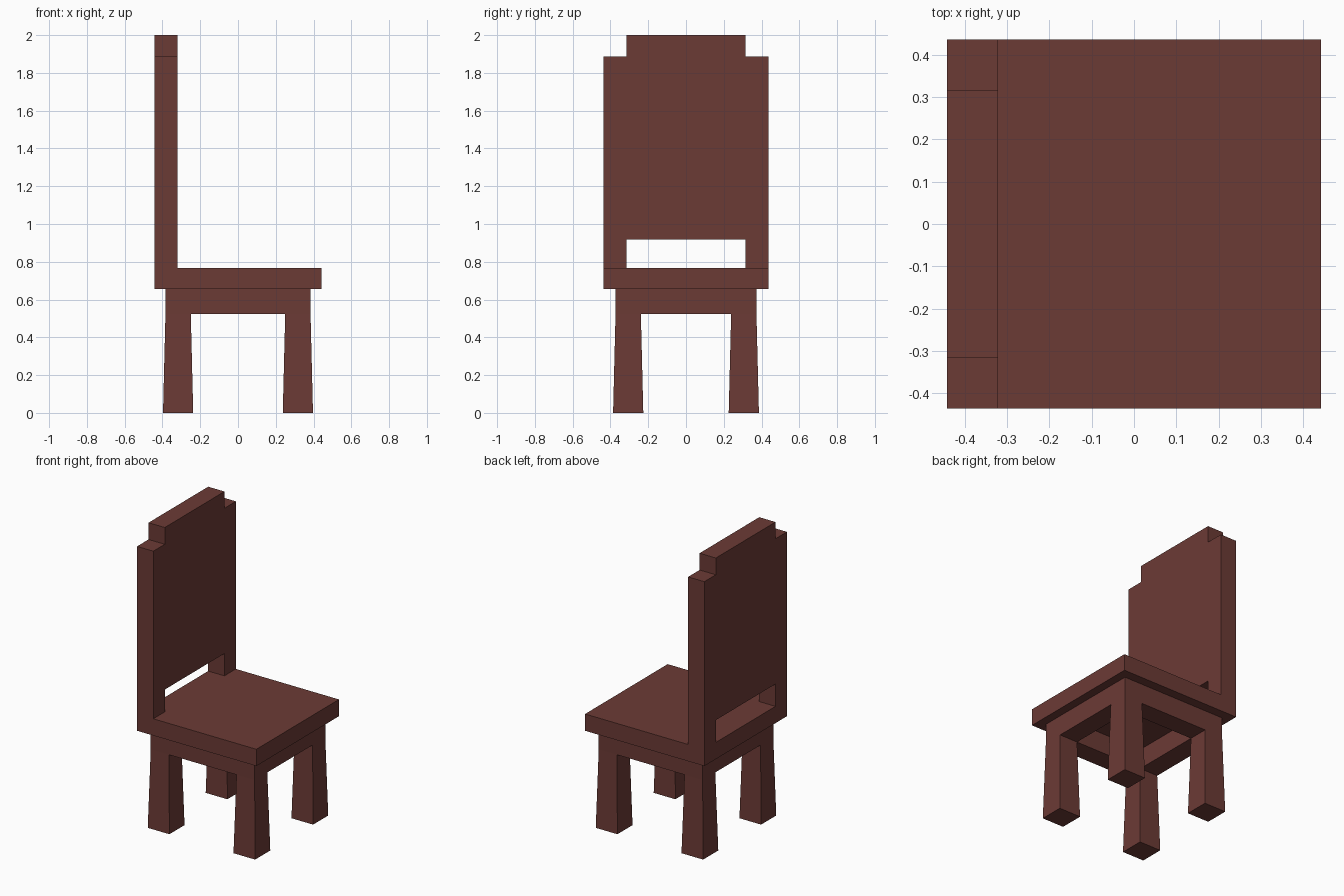
import bpy
import bmesh
from mathutils import Vector

cube = bpy.data.objects.get("Cube")
if cube:
    bpy.data.objects.remove(cube, do_unlink=True)

# Single wood colour
wood = bpy.data.materials.new("dark_red_wood")
wood.use_nodes = True
colour = (0.148, 0.043, 0.036, 1)
wood.diffuse_color = colour
bsdf = next(n for n in wood.node_tree.nodes if n.type == 'BSDF_PRINCIPLED')
bsdf.inputs["Base Color"].default_value = colour

# Shared measurements
SEAT_X, SEAT_Y = 0.441, 0.436
SEAT_BOTTOM, SEAT_TOP = 0.656, 0.768
APRON_X, APRON_Y, APRON_BOTTOM = 0.384, 0.373, 0.523
RAIL = 0.134
FLARE = 0.013
BACK_DEPTH = 0.12


def finish(name, bm):
    bmesh.ops.recalc_face_normals(bm, faces=bm.faces)
    mesh = bpy.data.meshes.new(name)
    bm.to_mesh(mesh)
    bm.free()
    mesh.materials.append(wood)
    obj = bpy.data.objects.new(name, mesh)
    bpy.context.collection.objects.link(obj)
    return obj


def prism(name, outline, sweep):
    """Extrude a closed outline along a vector."""
    bm = bmesh.new()
    face = bm.faces.new([bm.verts.new(p) for p in outline])
    result = bmesh.ops.extrude_face_region(bm, geom=[face], use_keep_orig=True)
    moved = [v for v in result["geom"] if isinstance(v, bmesh.types.BMVert)]
    bmesh.ops.translate(bm, verts=moved, vec=Vector(sweep))
    return finish(name, bm)


def rectangle(hx, hy, z):
    return [(-hx, -hy, z), (hx, -hy, z), (hx, hy, z), (-hx, hy, z)]


# Seat slab
prism("seat", rectangle(SEAT_X, SEAT_Y, SEAT_BOTTOM), (0, 0, SEAT_TOP - SEAT_BOTTOM))

# Backrest: stepped top corners and a slot above the seat
INNER, SLOT_TOP, SHOULDER, TOP = 0.315, 0.917, 1.888, 2.0
half = [(INNER, SLOT_TOP), (INNER, SEAT_TOP), (SEAT_Y, SEAT_TOP),
        (SEAT_Y, SHOULDER), (INNER, SHOULDER), (INNER, TOP)]
outline = half + [(-y, z) for y, z in reversed(half)]
prism("backrest", [(-SEAT_X, y, z) for y, z in outline], (BACK_DEPTH, 0, 0))

# Apron: open rectangular frame under the seat
bm = bmesh.new()
loops = []
for inset in (0, RAIL):
    for z in (APRON_BOTTOM, SEAT_BOTTOM):
        corners = rectangle(APRON_X - inset, APRON_Y - inset, z)
        loops.append([bm.verts.new(p) for p in corners])
outer_low, outer_high, inner_low, inner_high = loops
for a, b in ((outer_low, outer_high), (inner_low, inner_high),
             (outer_low, inner_low), (outer_high, inner_high)):
    for i in range(4):
        j = (i + 1) % 4
        bm.faces.new((a[i], a[j], b[j], b[i]))
finish("apron", bm)

# Four square legs, widening slightly toward the floor
for x_name, sx in (("left", 1), ("right", -1)):
    for y_name, sy in (("front", -1), ("back", 1)):
        bm = bmesh.new()
        bmesh.ops.create_cube(bm, size=1)
        for v in bm.verts:
            low = v.co.z < 0
            width = RAIL + (2 * FLARE if low else 0)
            v.co = Vector((sx * (APRON_X - RAIL / 2) + v.co.x * width,
                           sy * (APRON_Y - RAIL / 2) + v.co.y * width,
                           0 if low else APRON_BOTTOM))
        finish(f"{y_name}_{x_name}_leg", bm)
